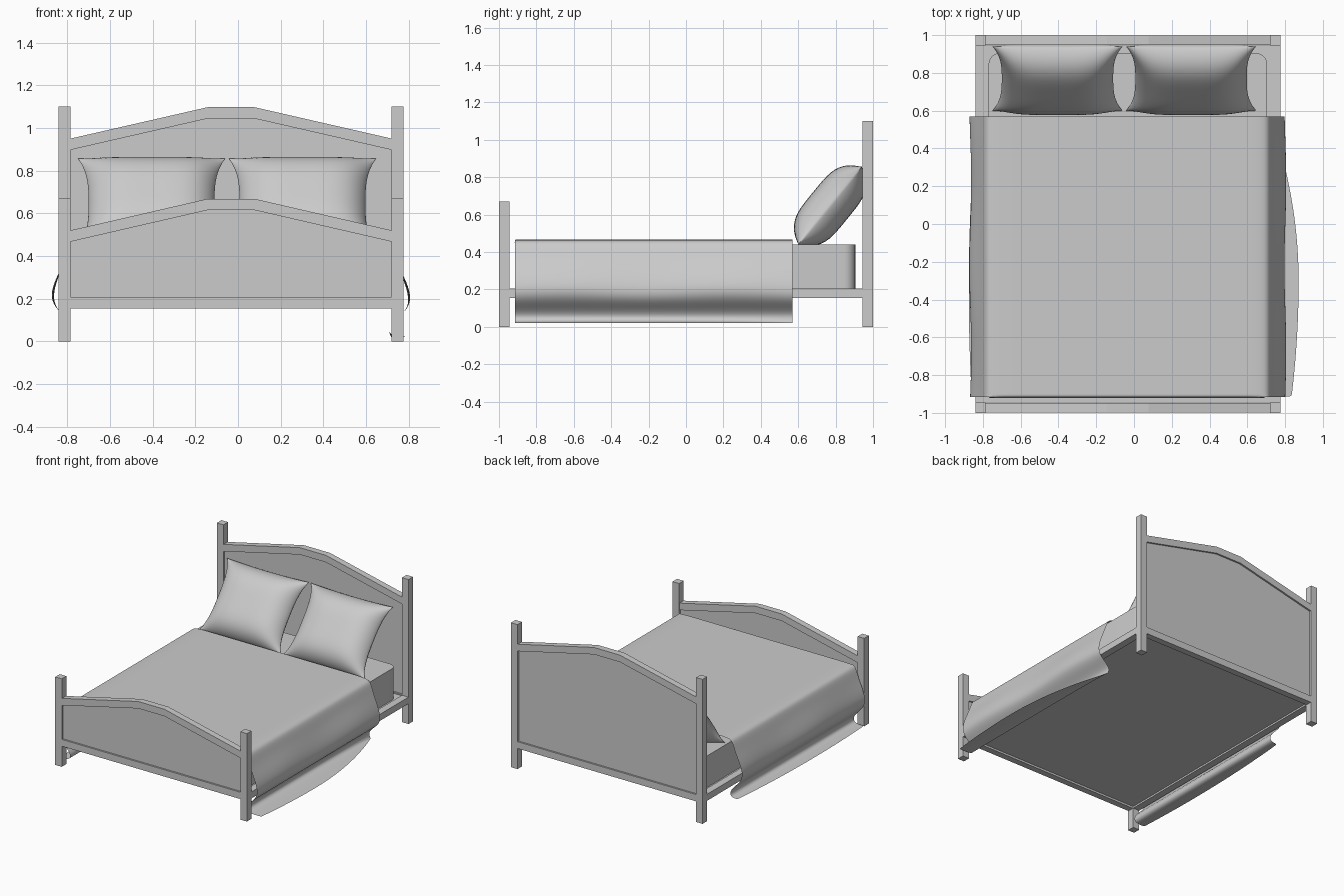
import bpy, bmesh, math

if "Cube" in bpy.data.objects:
    bpy.data.objects.remove(bpy.data.objects["Cube"])

CX = -0.0325          # centre line of the bed frame
XL, XR = -0.84, 0.775  # outer faces of the frame
P = 0.055             # post thickness


def finish(bm, name, smooth_angle=None):
    bmesh.ops.recalc_face_normals(bm, faces=bm.faces)
    me = bpy.data.meshes.new(name)
    bm.to_mesh(me)
    bm.free()
    if smooth_angle:
        me.shade_smooth()
        me.set_sharp_from_angle(angle=math.radians(smooth_angle))
    ob = bpy.data.objects.new(name, me)
    bpy.context.collection.objects.link(ob)
    return ob


def make_box(bm, x0, x1, y0, y1, z0, z1):
    vs = bmesh.ops.create_cube(bm, size=1)["verts"]
    for v in vs:
        v.co = (x0 + (v.co.x + .5) * (x1 - x0), y0 + (v.co.y + .5) * (y1 - y0),
                z0 + (v.co.z + .5) * (z1 - z0))


def box(name, *dims):
    bm = bmesh.new()
    make_box(bm, *dims)
    return finish(bm, name)


def slab(name, outline, y0, y1):
    """Extrude an x-z outline along y."""
    bm = bmesh.new()
    face = bm.faces.new([bm.verts.new((x, y0, z)) for x, z in outline])
    ext = bmesh.ops.extrude_face_region(bm, geom=[face])["geom"]
    bmesh.ops.translate(bm, vec=(0, y1 - y0, 0),
                        verts=[g for g in ext if isinstance(g, bmesh.types.BMVert)])
    return finish(bm, name)


def end_board(name, y0, post_h, z_side, z_mid):
    # posts
    for side, x in (("left", XL), ("right", XR - P)):
        box(f"{name}_{side}_post", x, x + P, y0, y0 + P, 0, post_h)
    a, b = XL + P, XR - P
    arch = [(a, z_side), (CX - .11, z_mid), (CX + .11, z_mid), (b, z_side)]
    under = [(x, z - .053) for x, z in arch]
    # arched top rail, bottom rail and recessed panel
    slab(f"{name}_top_rail", arch + under[::-1], y0 + .003, y0 + P - .003)
    box(f"{name}_bottom_rail", a, b, y0 + .003, y0 + P - .003, .155, .207)
    slab(f"{name}_panel", under + [(b, .207), (a, .207)], y0 + .016, y0 + P - .016)


end_board("headboard", 1 - P, 1.10, .95, 1.097)
end_board("footboard", -1, .67, .52, .668)

# side rails and base board
for side, x in (("left", XL), ("right", XR - P)):
    box(f"{side}_side_rail", x, x + P, -1 + P, 1 - P, .155, .205)
box("base_board", XL + P, XR - P, -1 + P, 1 - P, .168, .2)

# mattress with rounded vertical corners
bm = bmesh.new()
make_box(bm, -.77, .705, -.90, .905, .2, .44)
upright = [e for e in bm.edges if abs(e.verts[0].co.z - e.verts[1].co.z) > .1]
bmesh.ops.bevel(bm, geom=upright, offset=.06, segments=6, profile=.5, affect='EDGES')
finish(bm, "mattress", 35)


# pillows: two bulging sheets joined at a seam with flared corners
def pillow(name, cx):
    n = 28
    bm = bmesh.new()
    for side in (1, -1):
        rows = []
        for j in range(n + 1):
            v = math.sin((2 * j / n - 1) * math.pi / 2)
            row = []
            for i in range(n + 1):
                u = math.sin((2 * i / n - 1) * math.pi / 2)
                x = .345 * u * (1 - .145 * (1 - abs(v) ** 3))
                t = .27 * v * (1 - .03 * (1 - u * u))
                h = side * .116 * max(0, (1 - u ** 4) * (1 - v ** 4)) ** .75
                row.append(bm.verts.new((cx + x, .77 + .633 * t - .774 * h,
                                         .648 + .774 * t + .633 * h)))
            rows.append(row)
        for r0, r1 in zip(rows, rows[1:]):
            for i in range(n):
                bm.faces.new((r0[i], r0[i + 1], r1[i + 1], r1[i]))
    bmesh.ops.remove_doubles(bm, verts=bm.verts, dist=1e-4)
    finish(bm, name, 60)


pillow("left_pillow", -.405)
pillow("right_pillow", .302)


# blanket: cross-section swept along y, folding out onto the floor at both sides
def section(y):
    w = .006 * math.sin(7 * y)
    fr = .872 - (.1 if y < -.3 else .2) * (y + .3) ** 2
    fl = -.875 + .05 * (y + .35) ** 2
    left = [(fl, .02), (-.82, .021), (-.78, .025), (-.768, .055), (-.79, .095),
            (-.845, .145), (-.873 + w, .20), (-.86 + w, .27), (-.815, .37),
            (-.79, .445), (-.765, .468)]
    top = [(-.765 + 1.455 * k / 10, .468) for k in range(1, 10)]
    right = [(.69, .468), (.718, .445), (.742, .37), (.785 + w, .28), (.808 + w, .20),
             (.79, .145), (.735, .10), (.702, .06), (.715, .025), (.5 * (fr + .715), .021),
             (fr, .02)]
    return left + top + right


bm = bmesh.new()
ys = [-.915, -.90, -.86] + [-.78 + 1.35 * k / 14 for k in range(15)]
rows = [[bm.verts.new((x, y, z)) for x, z in section(y)] for y in ys]
for r0, r1 in zip(rows, rows[1:]):
    for i in range(len(r0) - 1):
        bm.faces.new((r0[i], r0[i + 1], r1[i + 1], r1[i]))
# front drop tucked behind the footboard
prev = rows[0][10:21]
for z in (.44, .38, .30, .21):
    cur = [bm.verts.new((v.co.x, -.922, z)) for v in prev]
    for i in range(len(cur) - 1):
        bm.faces.new((cur[i], cur[i + 1], prev[i + 1], prev[i]))
    prev = cur
blanket = finish(bm, "blanket", 180)
sub = blanket.modifiers.new("Subdivision", 'SUBSURF')
sub.levels = sub.render_levels = 2
